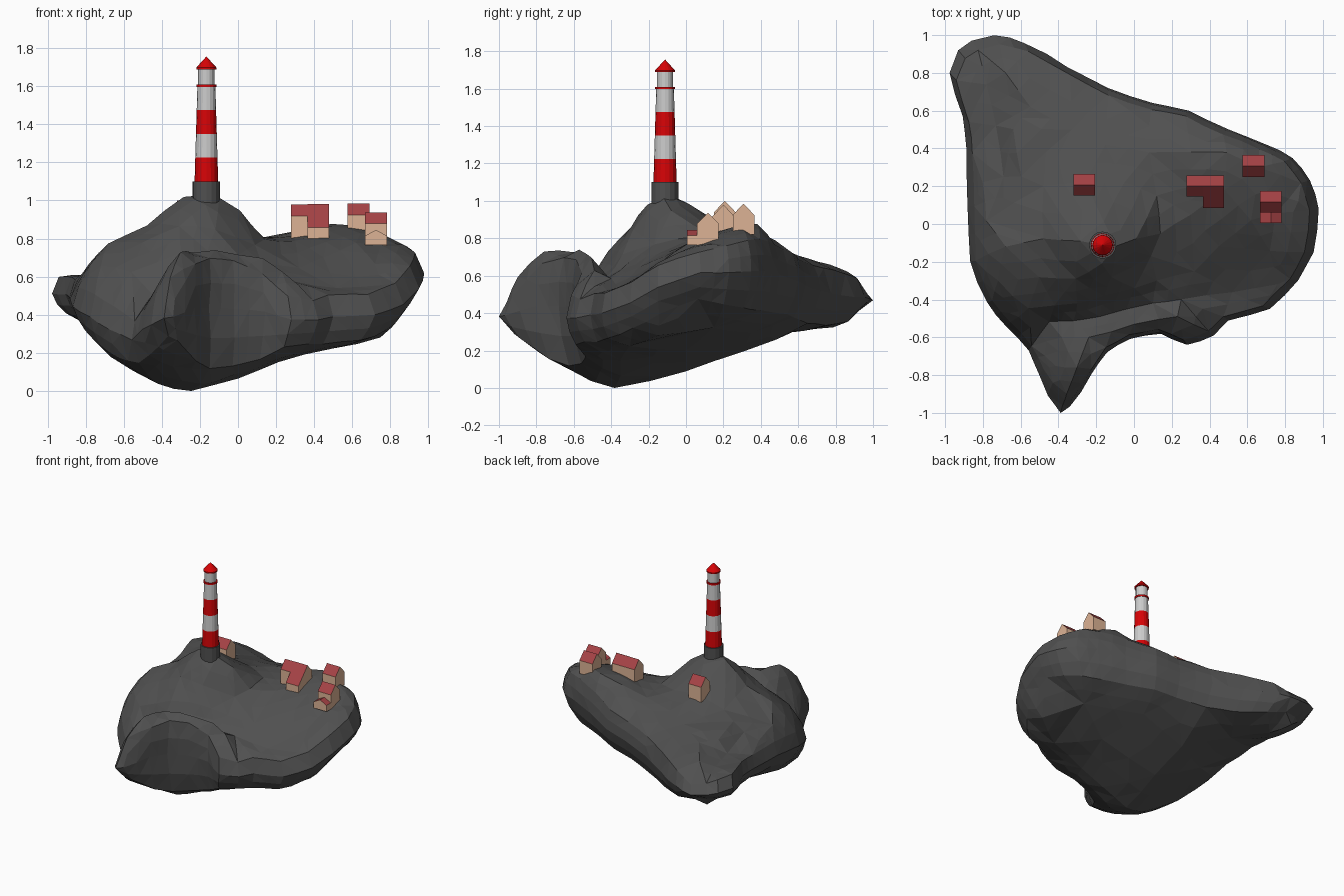
import bpy, bmesh, math
from mathutils.geometry import delaunay_2d_cdt


def material(name, r, g, b):
    m = bpy.data.materials.new(name)
    m.diffuse_color = (r, g, b, 1)
    return m


ROCK = material("rock", 0.08, 0.08, 0.08)
RED = material("red_paint", 0.68, 0.001, 0.002)
WHITE = material("white_paint", 0.8, 0.8, 0.8)
WALL = material("wall", 0.72, 0.45, 0.30)
ROOF = material("roof_tiles", 0.38, 0.055, 0.06)


def add_object(name, bm, *mats):
    bmesh.ops.recalc_face_normals(bm, faces=bm.faces[:])
    me = bpy.data.meshes.new(name)
    bm.to_mesh(me)
    bm.free()
    for m in mats:
        me.materials.append(m)
    ob = bpy.data.objects.new(name, me)
    bpy.context.collection.objects.link(ob)
    return ob


# Island outline: x, y, lower shoulder height, upper shoulder height
OUTLINE = [
    (-.74, 1.0, .41, .54), (-.58, .96, .37, .60), (-.35, .83, .35, .64), (-.14, .72, .36, .67),
    (.10, .64, .39, .70), (.29, .60, .41, .73), (.50, .50, .42, .78), (.70, .42, .43, .81),
    (.84, .35, .44, .80), (.93, .23, .46, .77), (.98, .08, .49, .74), (.95, -.15, .41, .67),
    (.87, -.30, .33, .58), (.72, -.45, .28, .52), (.50, -.51, .26, .52), (.42, -.59, .26, .49),
    (.28, -.64, .24, .51), (.14, -.58, .18, .63), (-.02, -.61, .14, .70), (-.15, -.68, .13, .71),
    (-.23, -.80, .17, .68), (-.34, -.97, .28, .50), (-.39, -1.0, .30, .47), (-.50, -.80, .20, .45),
    (-.56, -.67, .16, .38), (-.68, -.54, .19, .46), (-.78, -.42, .25, .52), (-.87, -.20, .33, .56),
    (-.88, .10, .38, .59), (-.89, .40, .40, .60), (-.91, .57, .41, .61), (-.98, .80, .42, .61),
    (-.93, .92, .42, .60), (-.86, .97, .42, .57)]

# Lighthouse hill, with the brow of its front cliff
HILL = [
    (-.285, -.09, 1.03), (-.10, -.12, 1.03), (-.16, .01, 1.00), (-.17, -.21, .99), (.01, -.08, .96),
    (-.48, -.08, .88), (-.68, -.12, .79), (-.31, -.29, .88), (-.50, -.28, .79), (-.72, -.30, .67),
    (-.56, -.45, .64), (-.42, -.43, .69), (-.30, -.42, .74), (-.16, -.38, .75), (0, -.34, .73),
    (.12, -.30, .69), (.14, -.05, .81), (.09, -.17, .78), (-.26, .22, .86), (-.48, .20, .79),
    (-.05, .22, .84), (.12, .15, .82), (-.66, -.47, .53), (-.12, -.28, .86)]
# Village plateau
PLATEAU = [
    (.30, .20, .83), (.48, .18, .85), (.49, .38, .89), (.66, .30, .87), (.75, .06, .78),
    (.87, .12, .78), (.30, .05, .80), (.45, -.12, .72), (.72, -.14, .68), (.52, -.36, .55),
    (.30, .38, .85), (.76, -.32, .57), (.62, .02, .79), (.32, -.25, .66)]
# Valley, front headland and the arm at the back left
RIDGES = [
    (-.45, -.52, .52), (-.32, -.51, .61), (-.18, -.49, .62), (-.04, -.45, .61), (.10, -.42, .61),
    (.25, -.40, .60), (-.38, -.60, .60), (-.24, -.60, .74), (-.12, -.57, .75), (0, -.53, .73),
    (.13, -.505, .71), (.23, -.49, .64), (-.30, -.76, .74), (-.355, -.90, .61), (-.41, -.75, .58),
    (-.33, .50, .75), (-.15, .42, .78), (.08, .38, .81), (.08, .52, .76), (-.55, .62, .71),
    (-.68, .80, .66), (-.64, .50, .71), (-.73, .52, .63), (-.78, .74, .62), (-.60, .25, .75),
    (-.69, .25, .69), (-.80, .22, .64), (-.78, .02, .68)]
TOP = HILL + PLATEAU + RIDGES

# Keel and slopes of the underside
BOTTOM = [
    (-.25, -.38, .01), (-.42, -.40, .05), (0, -.35, .08), (.20, -.35, .16), (.50, -.30, .24),
    (.75, -.15, .29), (-.20, 0, .10), (.30, 0, .21), (.60, .15, .34), (-.20, .30, .21),
    (-.50, .50, .31), (-.70, .70, .33), (-.78, .85, .36), (-.75, 0, .29), (-.67, -.30, .20),
    (.20, .35, .31), (-.34, -.68, .14), (-.50, .15, .21)]

bm = bmesh.new()
n = len(OUTLINE)


def ring(scale, height):
    cx, cy = -.12, -.08
    return [bm.verts.new((cx + (p[0] - cx) * scale, cy + (p[1] - cy) * scale, height(p)))
            for p in OUTLINE]


low = ring(.91, lambda p: p[2])
mid = ring(1, lambda p: .45 * p[2] + .55 * p[3])
high = ring(.955, lambda p: p[3])
for a, b in ((low, mid), (mid, high)):
    for i in range(n):
        j = (i + 1) % n
        bm.faces.new((a[i], a[j], b[j], b[i]))


def cap(rim, points):
    verts = rim + [bm.verts.new(p) for p in points]
    flat = [v.co.xy for v in verts]
    out = delaunay_2d_cdt(flat, [(i, (i + 1) % n) for i in range(n)], [], 1, 1e-5)
    for f in out[2]:
        bm.faces.new([verts[out[3][i][0]] for i in f])


cap(high, TOP)
cap(low, BOTTOM)
bmesh.ops.delete(bm, geom=[v for v in bm.verts if not v.link_faces], context='VERTS')
bmesh.ops.recalc_face_normals(bm, faces=bm.faces[:])
long_edges = [e for e in bm.edges if e.calc_length() > .14]
bmesh.ops.subdivide_edges(bm, edges=long_edges, cuts=1, smooth=.3, fractal=.12,
                          along_normal=.5, seed=4, use_grid_fill=True)
bmesh.ops.triangulate(bm, faces=bm.faces[:])
base = min(v.co.z for v in bm.verts)
for v in bm.verts:
    v.co.z -= base
    v.co.x = max(-.985, min(.985, v.co.x))
    v.co.y = max(-1, min(1, v.co.y))
add_object("rock_island", bm, ROCK)


# Lighthouse: stacked turned sections
def turned(name, profile, mat, sides=16):
    bm = bmesh.new()
    rings = []
    for r, z in profile:
        rings.append([bm.verts.new((-.166 + r * math.cos(2 * math.pi * k / sides),
                                    -.112 + r * math.sin(2 * math.pi * k / sides), z))
                      for k in range(sides)])
    for a, b in zip(rings, rings[1:]):
        for k in range(sides):
            j = (k + 1) % sides
            bm.faces.new((a[k], a[j], b[j], b[k]))
    bm.faces.new(rings[0])
    bm.faces.new(rings[-1])
    add_object(name, bm, mat)


turned("lighthouse_base", [(.072, .96), (.072, 1.10)], ROCK)
for i in range(4):
    r0, r1 = .062 - .0037 * i, .062 - .0037 * (i + 1)
    turned(f"tower_band_{i + 1}", [(r0, 1.10 + .125 * i), (r1, 1.225 + .125 * i)],
           WHITE if i % 2 else RED)
turned("gallery", [(.053, 1.597), (.053, 1.61)], RED)
turned("lantern_room", [(.043, 1.61), (.043, 1.69)], WHITE)
turned("lantern_roof", [(.053, 1.688), (.053, 1.698), (.001, 1.755)], RED)


# Houses: a gable profile swept along the ridge
def house(name, span, sweep, profile, along_x=True, roof=(2, 3)):
    bm = bmesh.new()
    ends = []
    for s in sweep:
        ends.append([bm.verts.new((s, span[0] + u * (span[1] - span[0]), z) if along_x else
                                  (span[0] + u * (span[1] - span[0]), s, z)) for u, z in profile])
    k = len(profile)
    for i in range(k):
        j = (i + 1) % k
        f = bm.faces.new((ends[0][i], ends[0][j], ends[1][j], ends[1][i]))
        f.material_index = 1 if i in roof else 0
    for e in ends:
        bm.faces.new(e)
    add_object(name, bm, WALL, ROOF)


def gable(base, eave, ridge):
    return [(0, base), (1, base), (1, eave), (.5, ridge), (0, eave)]


house("hill_house", (.15, .265), (-.32, -.207), gable(.82, .94, 1.0))
house("long_house", (.145, .257), (.277, .477), gable(.80, .918, .98))
house("long_house_annex", (.085, .201), (.365, .477),
      [(0, .80), (1, .80), (1, .981), (0, .857)], roof=(2,))
house("east_house", (.25, .365), (.575, .69), gable(.82, .925, .985))
house("shore_house", (.06, .175), (.667, .782), gable(.75, .878, .937))
house("shore_house_porch", (.667, .782), (.005, .06), gable(.765, .815, .845), along_x=False)
